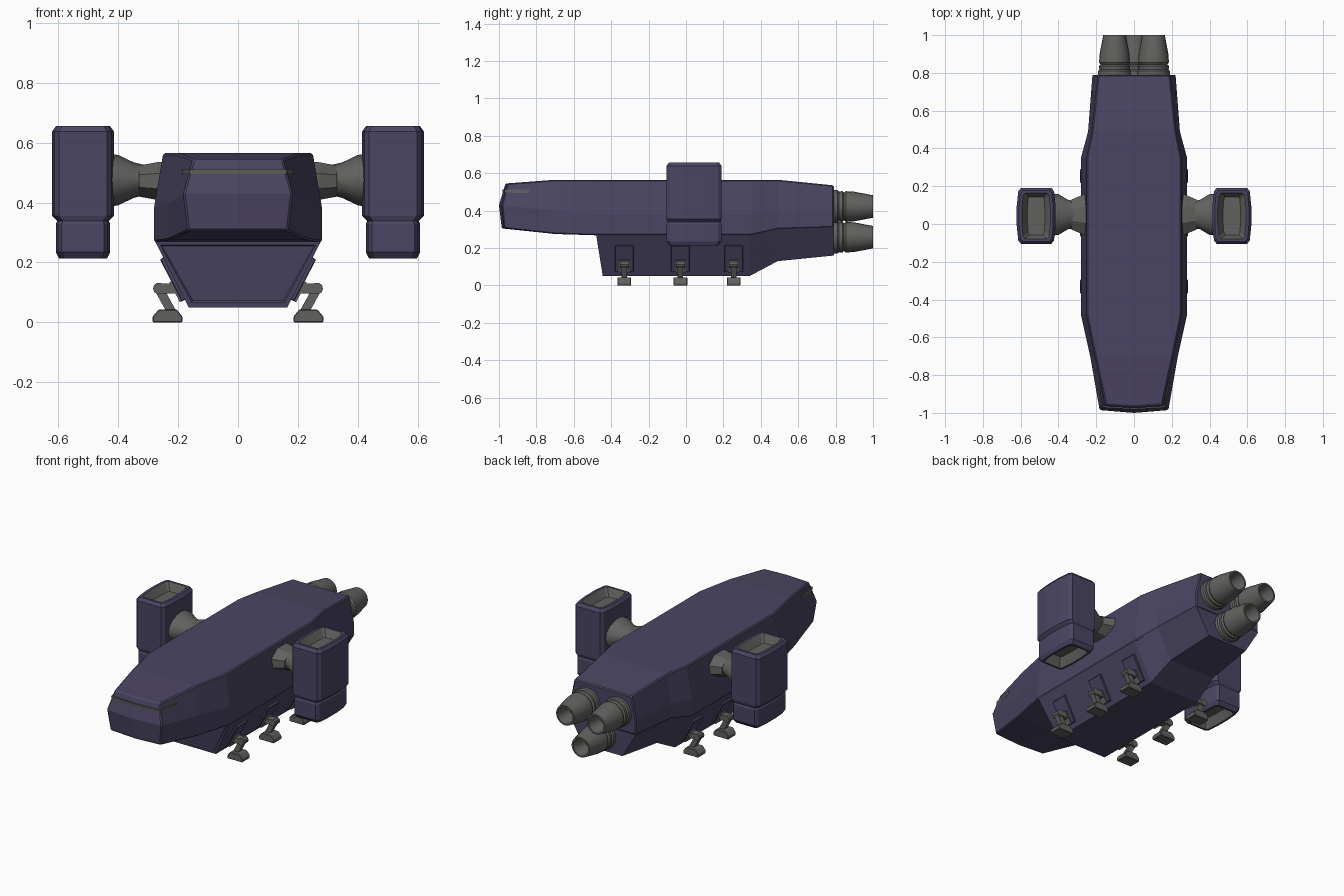
import bpy, bmesh, math
from mathutils import Vector

if "Cube" in bpy.data.objects:
    bpy.data.objects.remove(bpy.data.objects["Cube"])


def material(name, rgb):
    m = bpy.data.materials.new(name)
    m.diffuse_color = (*rgb, 1)
    m.use_nodes = True
    m.node_tree.nodes["Principled BSDF"].inputs["Base Color"].default_value = m.diffuse_color
    return m


PURPLE = material("hull_purple", (0.07, 0.06, 0.125))
GREY = material("dark_grey", (0.12, 0.12, 0.115))


def finish(name, bm, mats, mirror=True, bevel=0, smooth=False):
    bmesh.ops.recalc_face_normals(bm, faces=bm.faces[:])
    me = bpy.data.meshes.new(name)
    bm.to_mesh(me)
    bm.free()
    ob = bpy.data.objects.new(name, me)
    bpy.context.collection.objects.link(ob)
    for m in mats:
        me.materials.append(m)
    if smooth:
        bpy.ops.object.select_all(action='DESELECT')
        ob.select_set(True)
        bpy.context.view_layer.objects.active = ob
        bpy.ops.object.shade_smooth_by_angle(angle=math.radians(30))
    if mirror:
        ob.modifiers.new("mirror", 'MIRROR').use_clip = True
    if bevel:
        b = ob.modifiers.new("bevel", 'BEVEL')
        b.width, b.segments, b.limit_method = bevel, 1, 'ANGLE'
        b.angle_limit = math.radians(25)
    return ob


def loft(bm, rings, closed=True, caps=(True, True), grey_ends=0):
    """Skin a list of equal-length point rings; the end segments may be grey."""
    vs = [[bm.verts.new(p) for p in r] for r in rings]
    n = len(rings[0])
    last = len(vs) - 2
    for k, (a, b) in enumerate(zip(vs, vs[1:])):
        for i in range(n if closed else n - 1):
            j = (i + 1) % n
            f = bm.faces.new((a[i], a[j], b[j], b[i]))
            f.material_index = int(k < grey_ends or k > last - grey_ends)
    for use, r in zip(caps, (vs[0], vs[-1])):
        if use:
            bm.faces.new(r).material_index = int(grey_ends > 0)
    return vs


def prism(name, pts, y0, y1, mat, bevel=0):
    """Extrude an x-z outline along y and mirror it."""
    bm = bmesh.new()
    loft(bm, [[(x, y, z) for x, z in pts] for y in (y0, y1)])
    return finish(name, bm, [mat], bevel=bevel)


def bar(p, q, w):
    p, q = Vector(p), Vector(q)
    d = (q - p).normalized() * w / 2
    s = Vector((-d.y, d.x))
    return [p + s, q + s, q - s, p - s]


# upper hull: half sections, mirrored
bm = bmesh.new()
rings = [[(0, -.965, .545), (.15, -.955, .545), (.182, -.985, .43), (.167, -.972, .305), (0, -.985, .305)]]
for y, t, zt, w, zu, zl in [(-.7, .205, .565, .232, .4, .275), (-.48, .25, .565, .281, .38, .268),
                            (.35, .25, .565, .281, .38, .268), (.49, .222, .565, .243, .39, .30),
                            (.79, .19, .535, .22, .39, .31)]:
    rings.append([(0, y, zt), (t, y, zt), (w, y, zu), (w, y, zl), (0, y, zl)])
vs = loft(bm, rings, closed=False, caps=(False, True))
ct, t, m, b, cb = vs[0]
cm = bm.verts.new((0, -1.0, .43))
bm.faces.new((ct, t, m, cm))
bm.faces.new((cm, m, b, cb))
finish("upper_hull", bm, [PURPLE], bevel=.006)

# lower hull with a grooved front ramp panel
bm = bmesh.new()
rings = []
for y0, y1, w, zl, b, zb in [(-.48, -.445, .276, .268, .165, .05), (.34, .34, .276, .268, .165, .05),
                             (.49, .49, .242, .30, .15, .13), (.79, .79, .22, .31, .13, .16)]:
    rings.append([(-w, y0, zl), (w, y0, zl), (b, y1, zb), (-b, y1, zb)])
loft(bm, rings)
bmesh.ops.recalc_face_normals(bm, faces=bm.faces[:])
ramp = min(bm.faces, key=lambda f: f.calc_center_median().y)
bmesh.ops.inset_region(bm, faces=[ramp], thickness=.02)
bmesh.ops.inset_region(bm, faces=[ramp], thickness=.006, depth=-.006)
finish("lower_hull", bm, [PURPLE], mirror=False)

# cockpit slit wrapping the nose
bm = bmesh.new()
outline = [(0, -.981), (.162, -.971), (.187, -.84), (.17, -.84), (.15, -.95), (0, -.96)]
loft(bm, [[(x, y + .1 * (z - .505) * -1, z) for x, y in outline] for z in (.495, .512)],
     caps=(True, True))
finish("cockpit_slit", bm, [GREY])

# side nacelles with grey recessed intake and exhaust
corner = [(1, .35), (.92, .88), (.78, 1)]
shape = (corner + [(-x, y) for x, y in corner[::-1]]
         + [(-x, -y) for x, y in corner] + [(x, -y) for x, y in corner[::-1]])
bm = bmesh.new()
loft(bm, [[(.518 + x * hx, .043 + y * hy, z) for x, y in shape] for z, hx, hy in [
    (.265, .045, .09), (.213, .068, .118), (.213, .08, .13), (.235, .091, .147), (.328, .091, .147),
    (.338, .086, .142), (.355, .103, .148), (.638, .103, .148), (.656, .09, .135), (.656, .075, .122),
    (.61, .046, .1)]], grey_ends=1)
finish("nacelle", bm, [PURPLE, GREY])

# pylons: boxy root and a flared cone at the nacelle
bm = bmesh.new()
sect = [(1, .4), (.4, 1), (-.4, 1), (-1, .4), (-1, -.4), (-.4, -1), (.4, -1), (1, -.4)]
loft(bm, [[(x, .05 + a * hy, zc + c * hz) for a, c in sect] for x, hy, zc, hz in [
    (.22, .11, .472, .066), (.27, .105, .472, .063), (.33, .08, .472, .052)]])
finish("pylon_root", bm, [GREY])
bm = bmesh.new()
loft(bm, [[(x, .05 + hy * math.cos(i * math.pi / 8), .475 + hz * math.sin(i * math.pi / 8))
           for i in range(16)] for x, hy, hz in [(.31, .072, .05), (.35, .078, .06), (.4, .108, .084), (.44, .112, .09)]])
finish("pylon_flare", bm, [GREY], smooth=True)


# rocket engines: revolved bell profile
def engine(name, cx, cz, mirror):
    prof = [(.77, .087), (.81, .087), (.818, .08), (.836, .083), (.844, .074), (.856, .082),
            (.9, .079), (1.0, .06), (1.0, .05), (.91, .035)]
    bm = bmesh.new()
    loft(bm, [[(cx + r * math.cos(i * math.pi / 10), y, cz + r * math.sin(i * math.pi / 10))
               for i in range(20)] for y, r in prof])
    finish(name, bm, [GREY], mirror=mirror, smooth=True)


engine("upper_engine", .103, .422, True)
engine("lower_engine", 0, .258, False)

# landing gear: door, socket, arm, strut, knee and foot for each pair
slope = Vector((.11, .21)).normalized()
out = Vector((slope.y, -slope.x))
for part, y in (("front", -.33), ("middle", -.03), ("rear", .255)):
    low, high = Vector((.178, .075)), Vector((.2514, .215))
    prism(part + "_gear_door", [low - out * .01, high - out * .01, high + out * .011, low + out * .011],
          y - .05, y + .05, PURPLE, bevel=.003)
    mid = low.lerp(high, .48)
    prism(part + "_gear_socket", [low - out * .01, mid - out * .01, mid + out * .018, low + out * .018],
          y - .027, y + .027, GREY)
    prism(part + "_gear_arm", bar((.19, .113), (.268, .113), .032), y - .022, y + .022, GREY)
    prism(part + "_gear_strut", bar((.267, .117), (.222, .035), .03), y - .015, y + .015, GREY)
    prism(part + "_gear_knee", [(.264 + .02 * math.cos(i * math.pi / 5), .113 + .02 * math.sin(i * math.pi / 5))
                                for i in range(10)], y - .024, y + .024, GREY)
    prism(part + "_gear_foot", [(.186, 0), (.285, 0), (.285, .02), (.265, .043), (.205, .043), (.186, .02)],
          y - .037, y + .037, GREY, bevel=.003)
